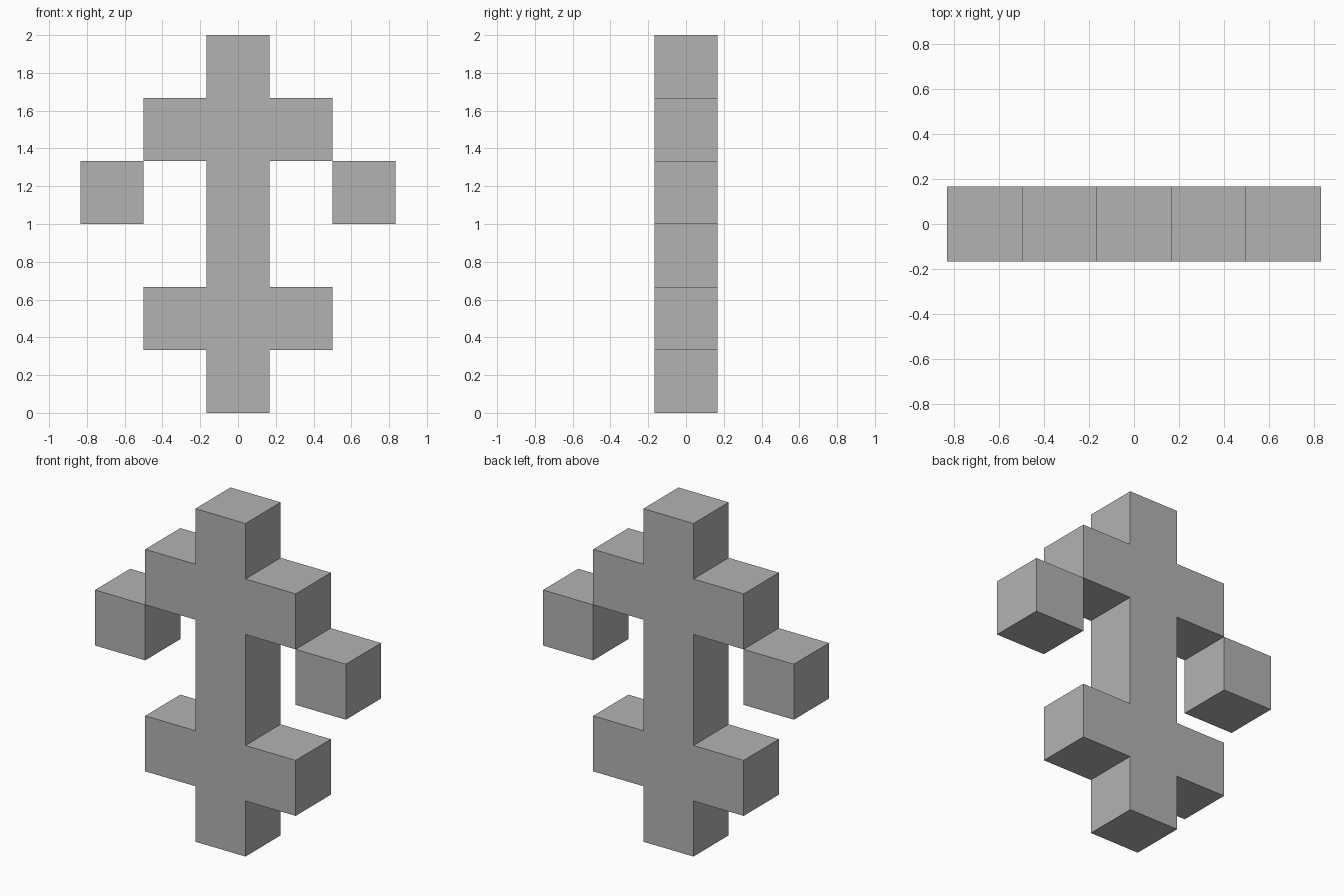
import bpy
import bmesh
from mathutils import Matrix

if "Cube" in bpy.data.objects:
    bpy.data.objects.remove(bpy.data.objects["Cube"], do_unlink=True)

U = 1 / 3  # edge of one cube unit

grey = bpy.data.materials.new("plain grey")
grey.use_nodes = True
colour = (0.45, 0.45, 0.45, 1)
grey.diffuse_color = colour
grey.node_tree.nodes["Principled BSDF"].inputs["Base Color"].default_value = colour


def add_object(name, bm):
    bmesh.ops.recalc_face_normals(bm, faces=bm.faces)
    mesh = bpy.data.meshes.new(name)
    bm.to_mesh(mesh)
    bm.free()
    mesh.materials.append(grey)
    obj = bpy.data.objects.new(name, mesh)
    bpy.context.collection.objects.link(obj)
    return obj


# Body: stepped outline of column, lower arms and upper arms, in cube units
right_edge = [(0.5, 0), (0.5, 1), (1.5, 1), (1.5, 2), (0.5, 2),
              (0.5, 4), (1.5, 4), (1.5, 5), (0.5, 5), (0.5, 6)]
outline = right_edge + [(-x, z) for x, z in reversed(right_edge)]
bm = bmesh.new()
face = bm.faces.new([bm.verts.new((x * U, -U / 2, z * U)) for x, z in outline])
extruded = bmesh.ops.extrude_face_region(bm, geom=[face])["geom"]
bmesh.ops.translate(bm, vec=(0, U, 0),
                    verts=[v for v in extruded if isinstance(v, bmesh.types.BMVert)])
add_object("body", bm)

# Hands: one cube touching the lower outer edge of each upper arm
for side, name in ((1, "left_hand"), (-1, "right_hand")):
    bm = bmesh.new()
    bmesh.ops.create_cube(bm, size=U, matrix=Matrix.Translation((side * 2 * U, 0, 3.5 * U)))
    add_object(name, bm)
